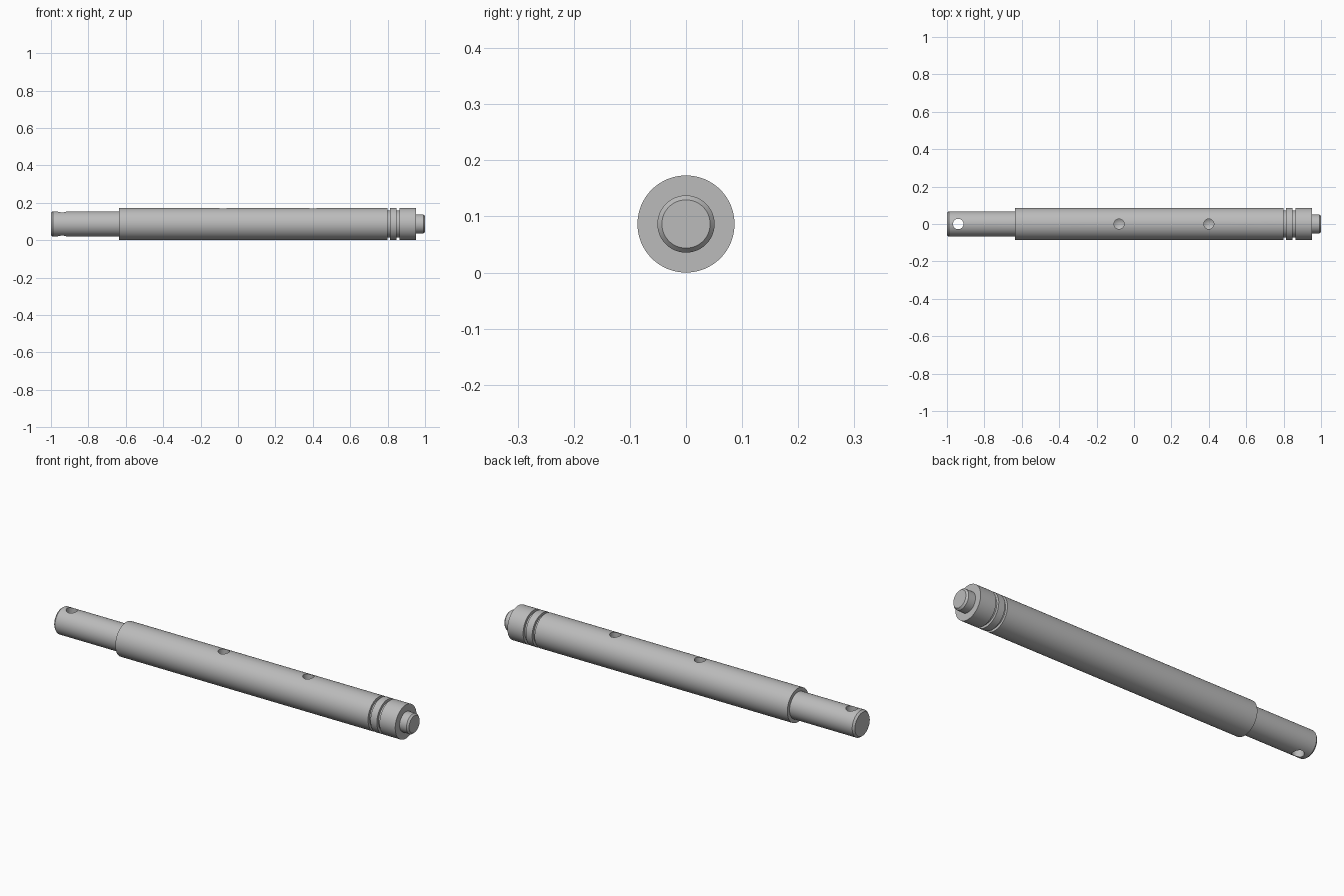
import bpy, bmesh, math
from mathutils import Matrix, Vector

if "Cube" in bpy.data.objects:
    bpy.data.objects.remove(bpy.data.objects["Cube"])

SEG = 96
AXIS_Z = 0.0865

steel = bpy.data.materials.new("steel grey")
steel.diffuse_color = (0.50, 0.50, 0.50, 1)
steel.use_nodes = True
steel.node_tree.nodes["Principled BSDF"].inputs["Base Color"].default_value = steel.diffuse_color


def lathe(name, profile, matrix, seg):
    """Closed solid of revolution from (radius, height) points about local z."""
    bm = bmesh.new()
    rings = []
    for r, h in profile:
        if r == 0:
            rings.append([bm.verts.new((0, 0, h))] * seg)
        else:
            rings.append([bm.verts.new((r * math.cos(2 * math.pi * i / seg),
                                        r * math.sin(2 * math.pi * i / seg), h))
                          for i in range(seg)])
    for low, high in zip(rings, rings[1:]):
        for i in range(seg):
            j = (i + 1) % seg
            quad = [low[i], low[j], high[j], high[i]]
            bm.faces.new(list(dict.fromkeys(quad)))
    for ring in (rings[0], rings[-1]):
        if len(set(ring)) > 1:
            bm.faces.new(ring)
    bm.transform(matrix)
    bmesh.ops.recalc_face_normals(bm, faces=bm.faces)
    mesh = bpy.data.meshes.new(name)
    bm.to_mesh(mesh)
    bm.free()
    mesh.materials.append(steel)
    obj = bpy.data.objects.new(name, mesh)
    bpy.context.collection.objects.link(obj)
    return obj


# Stepped shaft: thin end, main body, two ring grooves, chamfered tip
R, G = 0.0865, 0.073
profile = [(0.060, -1.0), (0.068, -0.99), (0.068, -0.635), (R, -0.635)]
for start, end in ((0.798, 0.812), (0.848, 0.863)):
    profile += [(R, start), (G, start), (G, end), (R, end)]
profile += [(R, 0.952), (0.051, 0.952), (0.051, 0.991), (0.043, 1.0)]
along_x = Matrix.Translation((0, 0, AXIS_Z)) @ Matrix.Rotation(math.pi / 2, 4, 'Y')
shaft = lathe("shaft", profile, along_x, SEG)

# Cross holes: one right through the thin end, two blind with drill-point bottoms
through = [(0.028, -0.05), (0.028, 0.25)]
blind = [(0, 0.075), (0.027, 0.092), (0.027, 0.25)]
bpy.context.view_layer.objects.active = shaft
shaft.select_set(True)
for x, hole in ((-0.94, through), (-0.08, blind), (0.40, blind)):
    cutter = lathe("hole_cutter", hole, Matrix.Translation(Vector((x, 0, 0))), 32)
    cutter.hide_render = True
    mod = shaft.modifiers.new("hole", 'BOOLEAN')
    mod.operation = 'DIFFERENCE'
    mod.solver = 'EXACT'
    mod.object = cutter
    bpy.ops.object.modifier_apply(modifier=mod.name)
    bpy.data.objects.remove(cutter)

bpy.ops.object.shade_smooth_by_angle(angle=math.radians(30))
